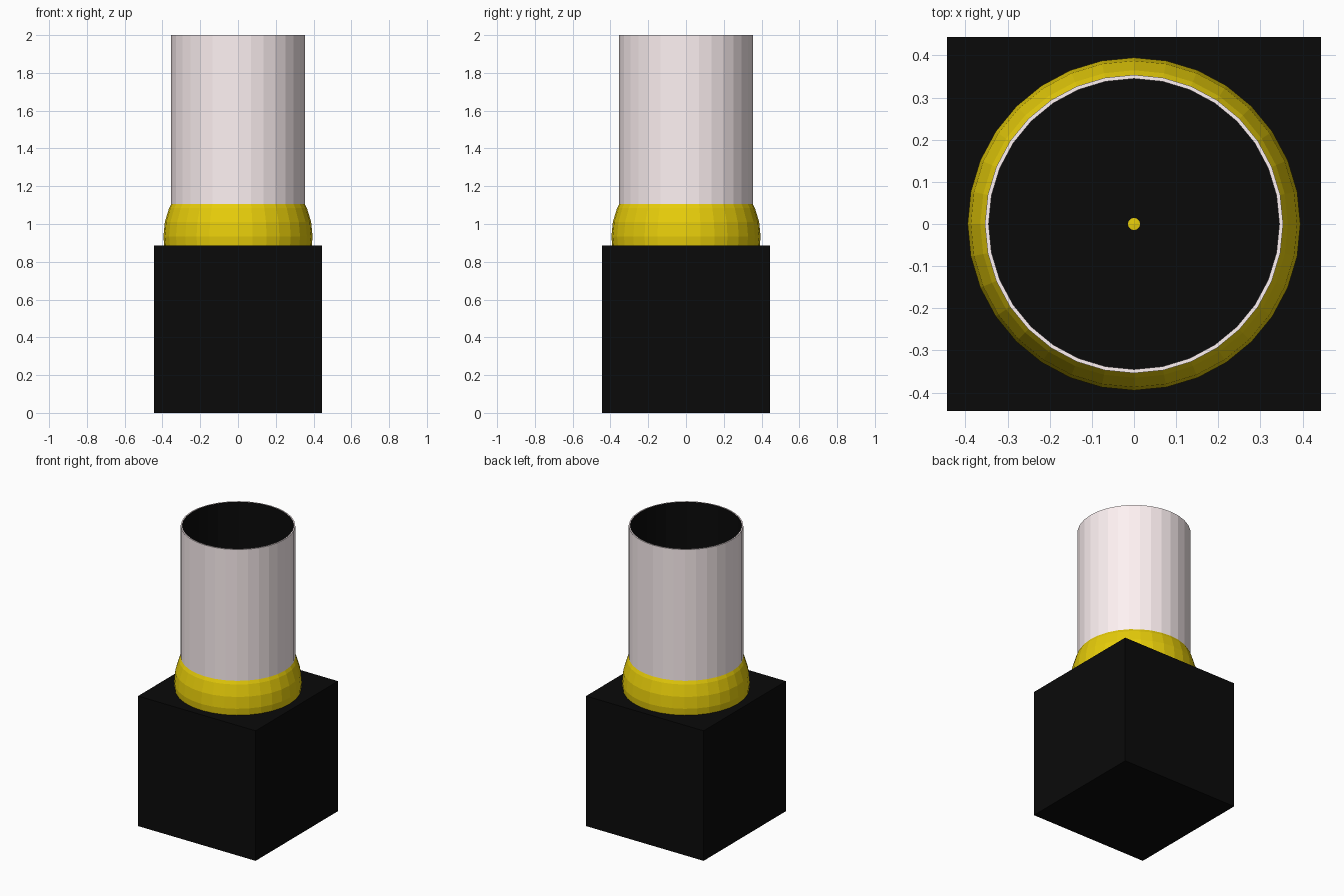
import bpy, bmesh, math

if "Cube" in bpy.data.objects:
    bpy.data.objects.remove(bpy.data.objects["Cube"])

SIDES = 32


def material(name, r, g, b):
    m = bpy.data.materials.new(name)
    m.diffuse_color = (r, g, b, 1)
    m.use_nodes = True
    m.node_tree.nodes["Principled BSDF"].inputs["Base Color"].default_value = m.diffuse_color
    return m


def add_object(name, bm, mat):
    bmesh.ops.remove_doubles(bm, verts=bm.verts, dist=1e-5)
    mesh = bpy.data.meshes.new(name)
    bm.to_mesh(mesh)
    bm.free()
    mesh.materials.append(mat)
    obj = bpy.data.objects.new(name, mesh)
    bpy.context.collection.objects.link(obj)
    return obj


def lathe(name, profile, mat):
    """Revolve (radius, z) points around the z axis with flat faces."""
    bm = bmesh.new()
    rings = [[bm.verts.new((r * math.cos(2 * math.pi * k / SIDES),
                            r * math.sin(2 * math.pi * k / SIDES), z))
              for k in range(SIDES)] for r, z in profile]
    for low, high in zip(rings, rings[1:]):
        for k in range(SIDES):
            n = (k + 1) % SIDES
            bm.faces.new((low[k], low[n], high[n], high[k]))
    return add_object(name, bm, mat)


black = material("black", 0.003, 0.003, 0.003)
yellow = material("yellow", 0.80, 0.61, 0.003)
white = material("off_white", 1.0, 0.89, 0.90)

# square base block
size = 0.887
bm = bmesh.new()
bmesh.ops.create_cube(bm, size=size)
bmesh.ops.translate(bm, verts=bm.verts, vec=(0, 0, size / 2))
add_object("base_block", bm, black)

# ball joint sunk into the block
bm = bmesh.new()
bmesh.ops.create_uvsphere(bm, u_segments=SIDES, v_segments=16, radius=0.395)
bmesh.ops.translate(bm, verts=bm.verts, vec=(0, 0, 0.933))
add_object("ball_joint", bm, yellow)

# thin-walled barrel with its rim
lathe("barrel", [(0.354, 1.0), (0.354, 2.0), (0.345, 2.0)], white)

# dark bore, the tip of the ball just showing through its floor
lathe("barrel_bore", [(0.345, 2.0), (0.345, 1.3266), (0.0, 1.3266)], black)
